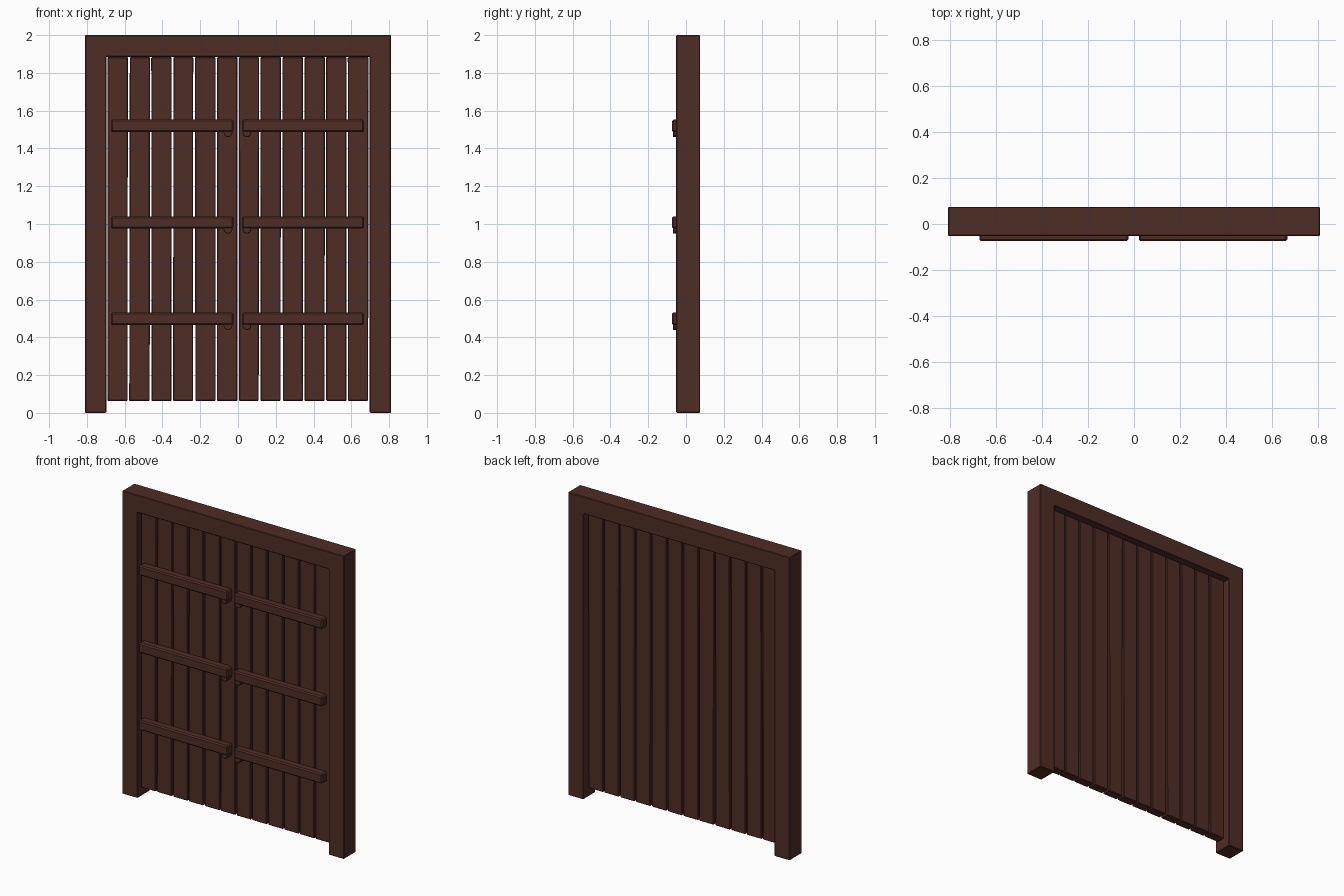
import bpy, bmesh, random
from mathutils import Vector

if "Cube" in bpy.data.objects:
    bpy.data.objects.remove(bpy.data.objects["Cube"])

random.seed(4)
wood = bpy.data.materials.new("dark_brown_wood")
wood.diffuse_color = (0.078, 0.026, 0.018, 1)
wood.use_nodes = True
wood.node_tree.nodes["Principled BSDF"].inputs["Base Color"].default_value = wood.diffuse_color


def prism(name, outline, y0, y1, bevel=0.0):
    """Extrude an x-z outline from y0 (front) to y1 (back)."""
    bm = bmesh.new()
    front = bm.faces.new([bm.verts.new((x, y0, z)) for x, z in outline])
    ext = bmesh.ops.extrude_face_region(bm, geom=[front])
    moved = [v for v in ext["geom"] if isinstance(v, bmesh.types.BMVert)]
    bmesh.ops.translate(bm, verts=moved, vec=Vector((0, y1 - y0, 0)))
    bmesh.ops.recalc_face_normals(bm, faces=bm.faces)
    mesh = bpy.data.meshes.new(name)
    bm.to_mesh(mesh)
    bm.free()
    mesh.materials.append(wood)
    obj = bpy.data.objects.new(name, mesh)
    bpy.context.collection.objects.link(obj)
    if bevel:
        mod = obj.modifiers.new("worn_edges", 'BEVEL')
        mod.width = bevel
        mod.segments = 1
    return obj


def box(name, x0, x1, z0, z1, y0, y1, bevel):
    return prism(name, [(x0, z0), (x1, z0), (x1, z1), (x0, z1)], y0, y1, bevel)


# Door frame: two posts and a lintel in one piece
prism("door_frame",
      [(-0.81, 0), (-0.697, 0), (-0.697, 1.885), (0.697, 1.885),
       (0.697, 0), (0.81, 0), (0.81, 2), (-0.81, 2)], -0.052, 0.075, 0.004)

# Twelve upright planks, six per door, with slightly uneven edges
pitch = 0.1157
for i in range(12):
    cx = (i - 5.5) * pitch
    h = 0.0535
    j = [random.uniform(-0.002, 0.002) for _ in range(4)]
    prism(f"plank_{i + 1}",
          [(cx - h + j[0], 0.063), (cx + h + j[1], 0.063),
           (cx + h + j[2], 1.884), (cx - h + j[3], 1.884)],
          -0.024, 0.034, 0.004)

# Three cross bars per door, each with a rounded tab near the middle
for side, x0, x1, tab_x in (("left", -0.673, -0.025, -0.053),
                            ("right", 0.021, 0.667, 0.047)):
    for n, z in enumerate((0.498, 1.008, 1.519)):
        box(f"{side}_cross_bar_{n + 1}", x0, x1, z - 0.033, z + 0.033,
            -0.075, -0.02, 0.008)
        r = 0.023
        arc = [(tab_x - r, z), (tab_x - r, z - 0.04), (tab_x - 0.7 * r, z - 0.054),
               (tab_x, z - 0.06), (tab_x + 0.7 * r, z - 0.054),
               (tab_x + r, z - 0.04), (tab_x + r, z)]
        prism(f"{side}_tab_{n + 1}", arc, -0.07, -0.02, 0.003)
